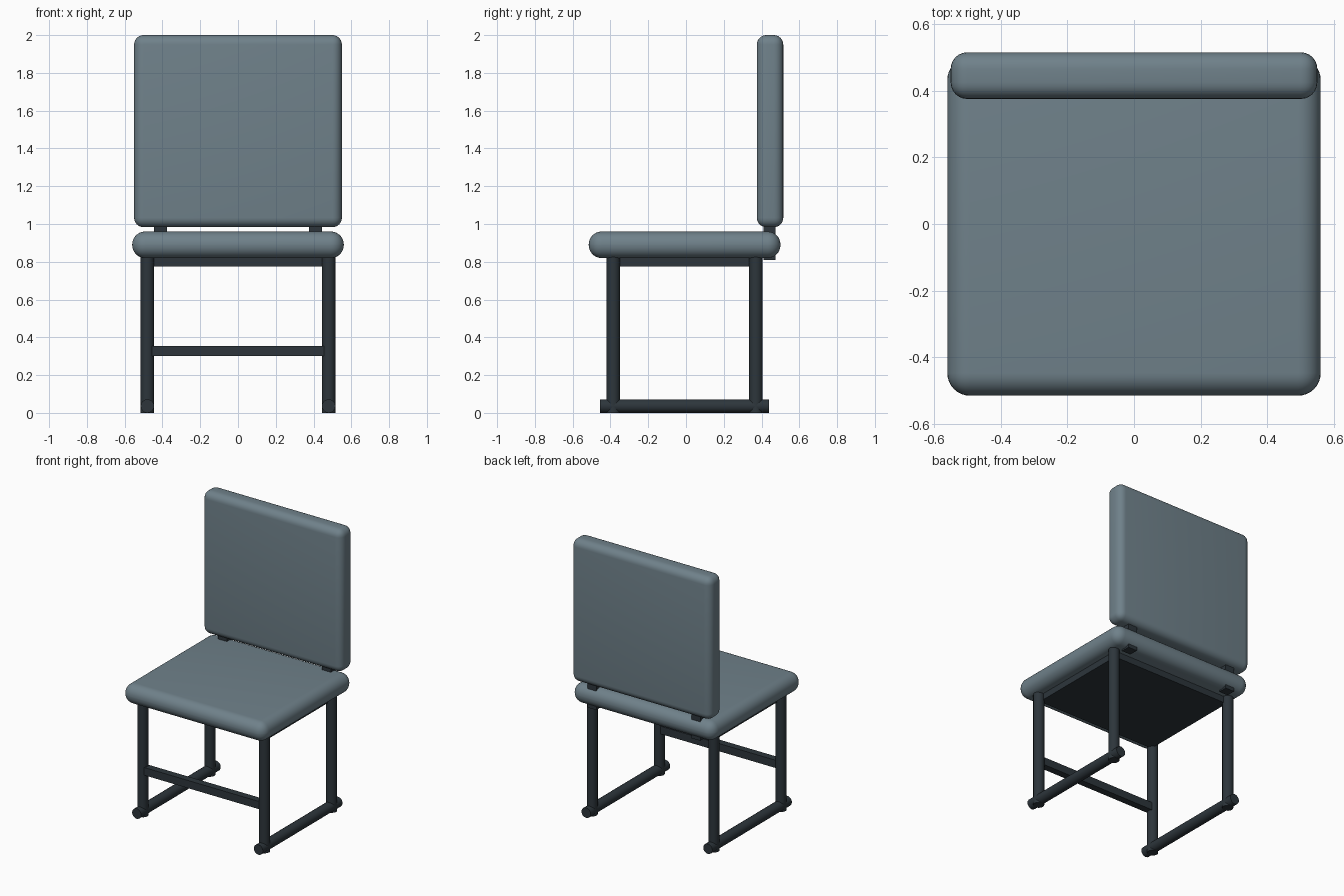
import bpy
from math import radians

if "Cube" in bpy.data.objects:
    bpy.data.objects.remove(bpy.data.objects["Cube"], do_unlink=True)


def make_material(name, rgb):
    mat = bpy.data.materials.new(name)
    mat.use_nodes = True
    colour = (*rgb, 1)
    mat.diffuse_color = colour
    node = next(n for n in mat.node_tree.nodes if n.type == "BSDF_PRINCIPLED")
    node.inputs["Base Color"].default_value = colour
    return mat


fabric = make_material("blue grey upholstery", (0.16, 0.22, 0.255))
metal = make_material("dark slate frame", (0.026, 0.036, 0.044))


def finish(obj, name, mat):
    obj.name = name
    obj.data.materials.append(mat)
    return obj


def box(name, low, high, mat, bevel=0, segments=6):
    """Box between two corners, with optional rounded edges."""
    centre = [(a + b) / 2 for a, b in zip(low, high)]
    bpy.ops.mesh.primitive_cube_add(size=1, location=centre)
    obj = finish(bpy.context.object, name, mat)
    obj.scale = [b - a for a, b in zip(low, high)]
    bpy.ops.object.transform_apply(location=False, rotation=False, scale=True)
    if bevel:
        mod = obj.modifiers.new("rounding", "BEVEL")
        mod.width = bevel
        mod.segments = segments
        bpy.ops.object.modifier_apply(modifier=mod.name)
        bpy.ops.object.shade_smooth_by_angle(angle=radians(35))
    return obj


def tube(name, centre, length, along_y=False):
    bpy.ops.mesh.primitive_cylinder_add(
        vertices=16, radius=TUBE, depth=length, location=centre,
        rotation=(radians(90) if along_y else 0, 0, 0))
    finish(bpy.context.object, name, metal)
    bpy.ops.object.shade_smooth_by_angle(angle=radians(35))


TUBE = 0.036
LEG_X, FRONT_Y, REAR_Y = 0.48, -0.385, 0.37
LEG_TOP = 0.84

# Cushions
box("seat_cushion", (-0.56, -0.515, 0.82), (0.56, 0.5, 0.96), fabric, 0.068, 8)
box("back_cushion", (-0.55, 0.375, 0.983), (0.55, 0.515, 2.0), fabric, 0.05)

# Seat panel and front stretcher
box("seat_panel", (-0.47, FRONT_Y, 0.775), (0.47, REAR_Y, 0.83), metal)
box("front_stretcher", (-LEG_X, FRONT_Y - 0.025, 0.3),
    (LEG_X, FRONT_Y + 0.025, 0.355), metal)

# Legs, runners and back supports on each side
for side, s in (("left", 1), ("right", -1)):
    for end, y in (("front", FRONT_Y), ("rear", REAR_Y)):
        tube(f"{end}_{side}_leg", (s * LEG_X, y, LEG_TOP / 2), LEG_TOP)
    tube(f"{side}_runner", (s * LEG_X, -0.008, TUBE), 0.896, along_y=True)
    x = s * 0.41
    box(f"{side}_back_support", (x - 0.035, 0.41, 0.81),
        (x + 0.035, 0.475, 1.05), metal)
